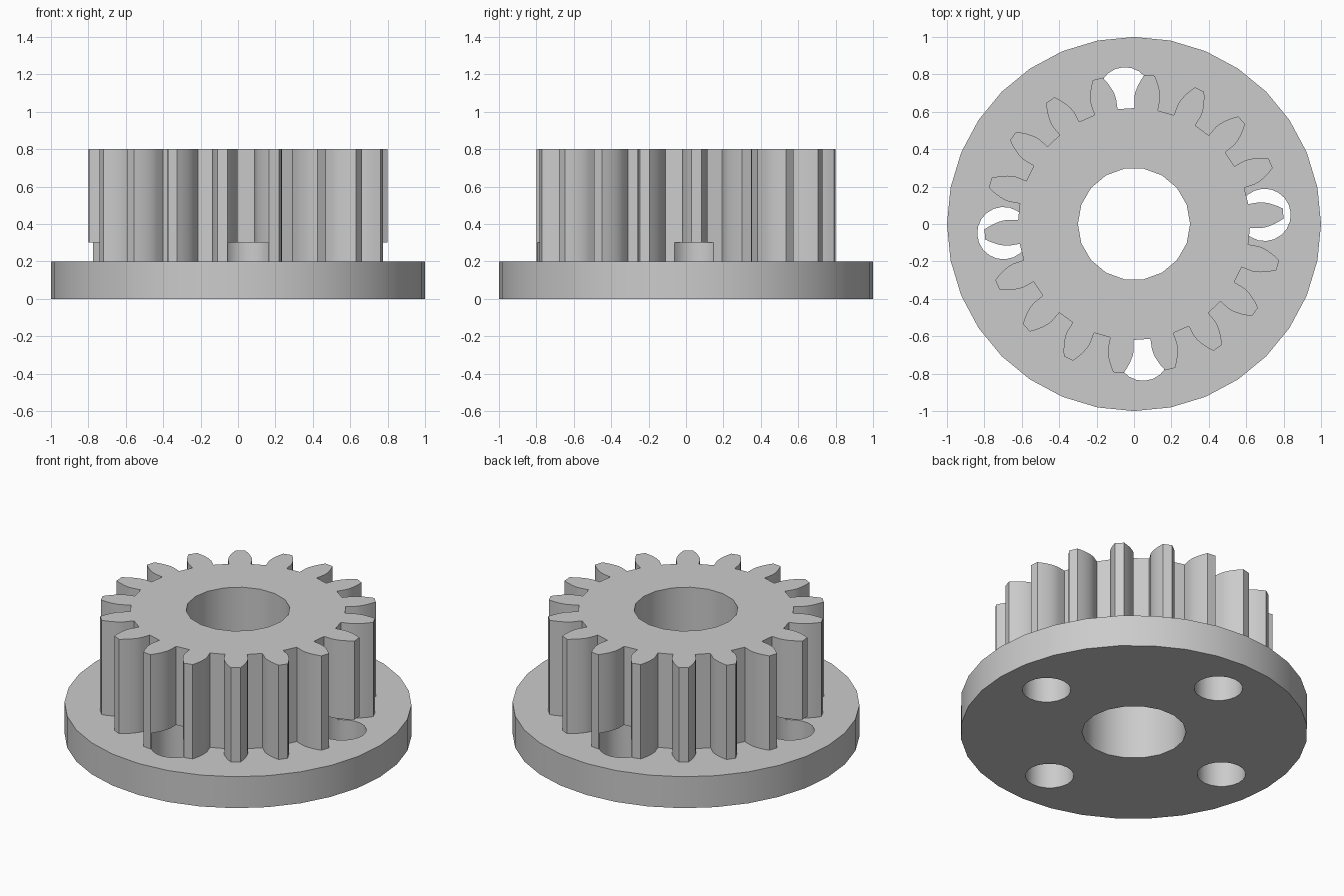
import bpy, bmesh
from math import pi, cos, sin, tan, acos, sqrt, radians

cube = bpy.data.objects.get("Cube")
if cube:
    bpy.data.objects.remove(cube, do_unlink=True)

# Gear proportions
TEETH, MODULE, TURN = 18, 0.08, radians(4)
PITCH_R = TEETH * MODULE / 2
TIP_R, ROOT_R = PITCH_R + MODULE, PITCH_R - 1.25 * MODULE
BASE_R = PITCH_R * cos(radians(20))

grey = bpy.data.materials.new("plain grey")
grey.use_nodes = True
COLOUR = (0.6, 0.6, 0.6, 1)
grey.diffuse_color = COLOUR
grey.node_tree.nodes["Principled BSDF"].inputs["Base Color"].default_value = COLOUR


def prism(name, points, z0, z1):
    """Extrude a closed outline from z0 to z1."""
    bm = bmesh.new()
    face = bm.faces.new([bm.verts.new((x, y, z0)) for x, y in points])
    top = bmesh.ops.extrude_face_region(bm, geom=[face])["geom"]
    verts = [v for v in top if isinstance(v, bmesh.types.BMVert)]
    bmesh.ops.translate(bm, verts=verts, vec=(0, 0, z1 - z0))
    bmesh.ops.recalc_face_normals(bm, faces=bm.faces)
    mesh = bpy.data.meshes.new(name)
    bm.to_mesh(mesh)
    bm.free()
    mesh.materials.append(grey)
    ob = bpy.data.objects.new(name, mesh)
    bpy.context.collection.objects.link(ob)
    return ob


def circle(radius, sides, cx=0, cy=0, start=0):
    angles = [start + 2 * pi * i / sides for i in range(sides)]
    return [(cx + radius * cos(a), cy + radius * sin(a)) for a in angles]


def combine(ob, other, operation):
    """Apply a boolean and discard the second solid."""
    mod = ob.modifiers.new(operation, 'BOOLEAN')
    mod.operation, mod.solver, mod.object = operation, 'EXACT', other
    bpy.ops.object.select_all(action='DESELECT')
    bpy.context.view_layer.objects.active = ob
    ob.select_set(True)
    bpy.ops.object.modifier_apply(modifier=mod.name)
    bpy.data.objects.remove(other, do_unlink=True)


def involute(a):
    return tan(a) - a


def half_angle(r):
    """Half the angular width of a tooth at radius r."""
    a = acos(min(1, BASE_R / r))
    return pi / TEETH / 2 + involute(radians(20)) - involute(a)


def gear_outline(steps=5):
    radii = [ROOT_R] + [BASE_R + (TIP_R - BASE_R) * i / steps for i in range(steps + 1)]
    flank = [(r, half_angle(max(r, BASE_R))) for r in radii]
    points = []
    for t in range(TEETH):
        mid = TURN + 2 * pi * t / TEETH
        tooth = [(r, mid - h) for r, h in flank] + [(r, mid + h) for r, h in reversed(flank)]
        points += [(r * cos(a), r * sin(a)) for r, a in tooth]
    return points


# Flange and toothed gear joined into one solid
pulley = prism("flanged_gear", circle(1, 32), 0, 0.2)
combine(pulley, prism("gear_teeth", gear_outline(), 0.1, 0.8), 'UNION')

# Central bore
combine(pulley, prism("bore_cutter", circle(0.3, 18), -0.1, 0.9), 'DIFFERENCE')

# Four bolt holes, running up through the flange into the teeth
for i in range(4):
    a = TURN + i * pi / 2
    hole = circle(0.14, 20, 0.7 * cos(a), 0.7 * sin(a), a)
    combine(pulley, prism("bolt_hole_cutter", hole, -0.1, 0.3), 'DIFFERENCE')

# Smooth curved walls with crisp rims
bpy.ops.object.shade_smooth_by_angle(angle=radians(30))
